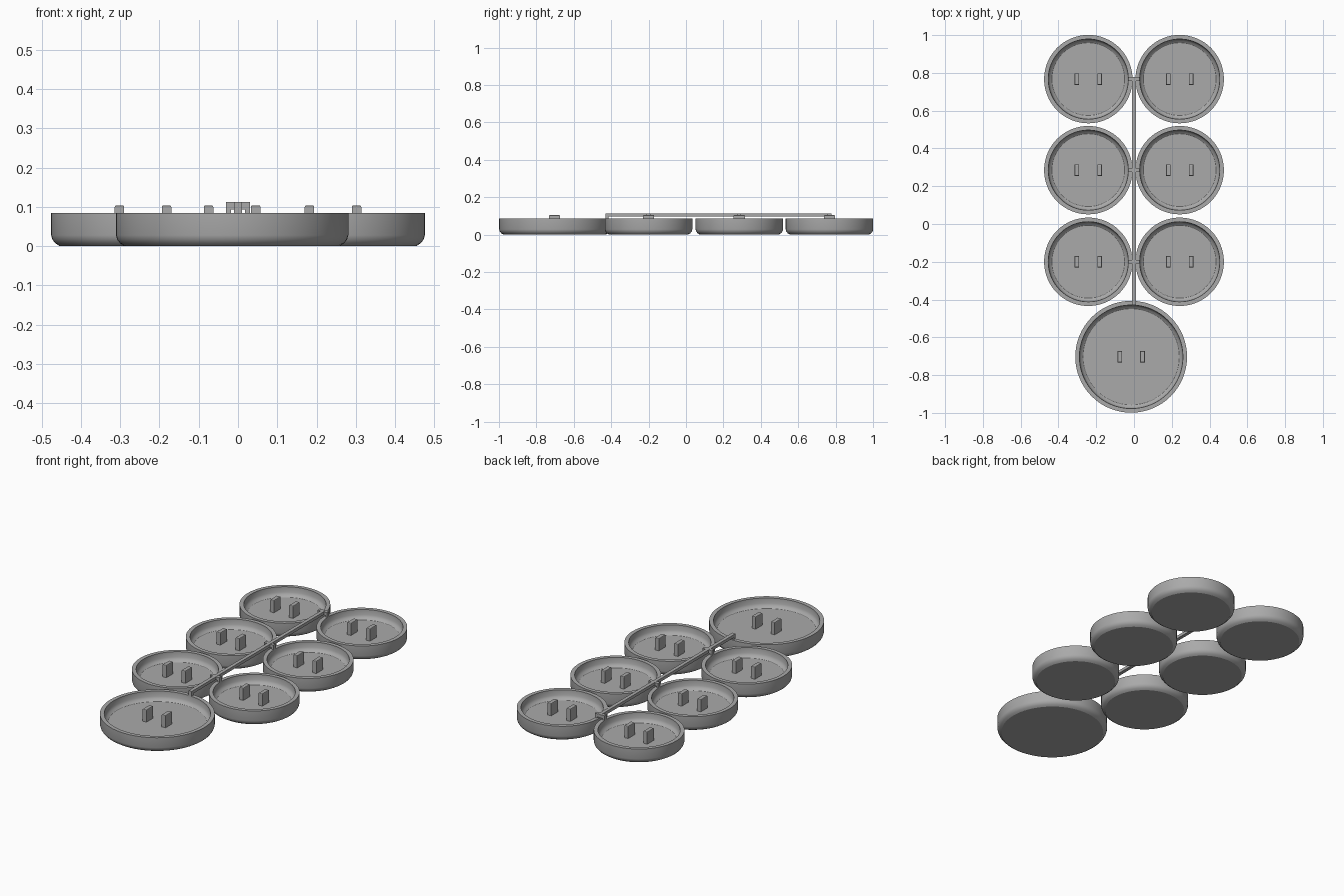
import bpy, bmesh, math

cube = bpy.data.objects.get("Cube")
if cube:
    bpy.data.objects.remove(cube, do_unlink=True)

grey = bpy.data.materials.new("plain grey")
grey.use_nodes = True
colour = (0.4, 0.4, 0.4, 1)
grey.diffuse_color = colour
grey.node_tree.nodes["Principled BSDF"].inputs["Base Color"].default_value = colour


def finish(bm, name, smooth=False):
    bmesh.ops.recalc_face_normals(bm, faces=bm.faces)
    mesh = bpy.data.meshes.new(name)
    bm.to_mesh(mesh)
    bm.free()
    mesh.materials.append(grey)
    obj = bpy.data.objects.new(name, mesh)
    bpy.context.collection.objects.link(obj)
    if smooth:
        bpy.ops.object.select_all(action='DESELECT')
        obj.select_set(True)
        bpy.context.view_layer.objects.active = obj
        bpy.ops.object.shade_smooth_by_angle(angle=math.radians(30))
    return obj


def box(name, x, y, z, bevel=0):
    """Box from (min, max) ranges on each axis."""
    bm = bmesh.new()
    bmesh.ops.create_cube(bm, size=1)
    for v in bm.verts:
        for axis, (low, high) in enumerate((x, y, z)):
            v.co[axis] = low if v.co[axis] < 0 else high
    if bevel:
        top = [e for e in bm.edges if all(v.co.z == z[1] or abs(v.co.z - z[1]) < 1e-5 for v in e.verts)]
        bmesh.ops.bevel(bm, geom=top, offset=bevel, segments=2, profile=0.5, affect='EDGES')
    return finish(bm, name)


def dish(name, cx, cy, radius):
    """Shallow round dish, turned from a profile of (inset, height)."""
    profile = [(None, 0), (0.022, 0), (0.011, 0.007), (0.003, 0.017), (0, 0.028),
               (0, 0.085), (0.022, 0.085), (0.023, 0.055), (0.03, 0.042),
               (0.042, 0.034), (None, 0.034)]
    bm = bmesh.new()
    verts = [bm.verts.new((0 if i is None else radius - i, 0, z)) for i, z in profile]
    edges = [bm.edges.new(pair) for pair in zip(verts, verts[1:])]
    bmesh.ops.spin(bm, geom=verts + edges, cent=(0, 0, 0), axis=(0, 0, 1),
                   angle=math.tau, steps=64)
    bmesh.ops.remove_doubles(bm, verts=bm.verts, dist=1e-5)
    bmesh.ops.translate(bm, verts=bm.verts, vec=(cx, cy, 0))
    finish(bm, name, smooth=True)
    # Pair of upright tabs on the dish floor
    for side, label in ((-1, "right"), (1, "left")):
        tx = cx + side * 0.06
        box(f"{name}_{label}_tab", (tx - 0.012, tx + 0.012),
            (cy - 0.03, cy + 0.03), (0.03, 0.104), bevel=0.004)


# Large dish at the front, three pairs of small dishes behind
dish("large_dish", -0.015, -0.703, 0.296)
rows = {"front": -0.2, "middle": 0.285, "back": 0.767}
for row, y in rows.items():
    for side, label in ((-1, "right"), (1, "left")):
        dish(f"{row}_{label}_dish", side * 0.242, y, 0.234)
    # Short cross arm joining the two rims, with feet resting on them
    box(f"{row}_cross_arm", (-0.03, 0.03), (y - 0.01, y + 0.01), (0.094, 0.112))
    for side, label in ((-1, "right"), (1, "left")):
        x = side * 0.024
        box(f"{row}_{label}_arm_foot", (x - 0.006, x + 0.006),
            (y - 0.008, y + 0.008), (0.084, 0.1))

# Long rail down the middle, with a foot at the large dish
box("rail", (-0.01, 0.01), (-0.43, 0.775), (0.096, 0.113))
box("rail_foot", (-0.01, 0.01), (-0.43, -0.415), (0.084, 0.1))
